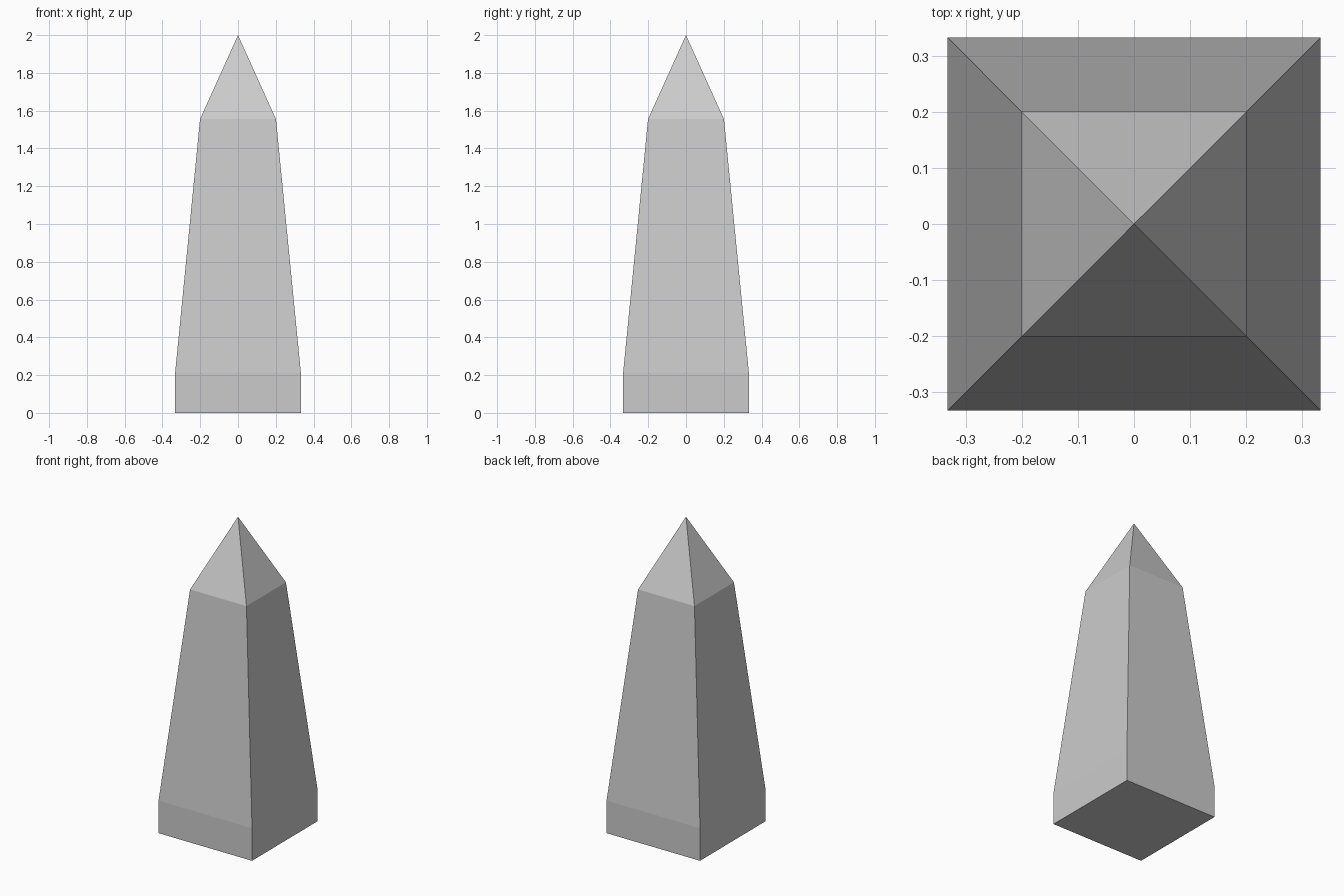
import bpy
import bmesh

if "Cube" in bpy.data.objects:
    bpy.data.objects.remove(bpy.data.objects["Cube"])

# Obelisk profile: (half width, height) of each square ring, bottom to top
RINGS = [(0.333, 0.0), (0.333, 0.21), (0.201, 1.555)]
APEX_Z = 2.0
CORNERS = [(-1, -1), (1, -1), (1, 1), (-1, 1)]

bm = bmesh.new()
rings = [[bm.verts.new((sx * w, sy * w, z)) for sx, sy in CORNERS] for w, z in RINGS]

# Underside
bm.faces.new(rings[0][::-1])

# Plinth and tapered shaft
for low, high in zip(rings, rings[1:]):
    for i in range(4):
        j = (i + 1) % 4
        bm.faces.new((low[i], low[j], high[j], high[i]))

# Pyramid tip
apex = bm.verts.new((0, 0, APEX_Z))
for i in range(4):
    bm.faces.new((rings[-1][i], rings[-1][(i + 1) % 4], apex))

bmesh.ops.recalc_face_normals(bm, faces=bm.faces)
mesh = bpy.data.meshes.new("obelisk")
bm.to_mesh(mesh)
bm.free()
bpy.context.collection.objects.link(bpy.data.objects.new("obelisk", mesh))
